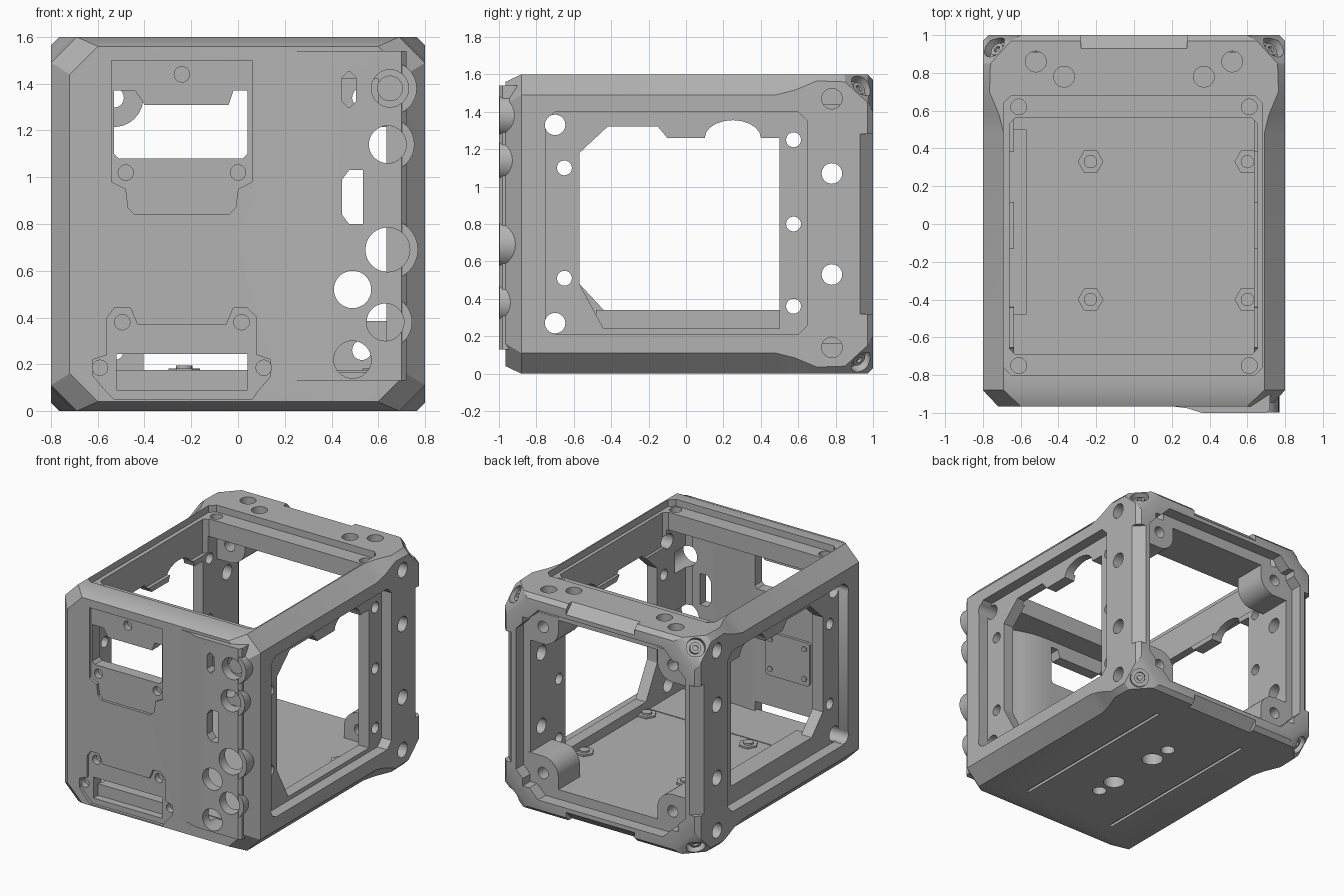
import bpy, bmesh, math
from mathutils import Vector

old = bpy.data.objects.get("Cube")
if old:
    bpy.data.objects.remove(old, do_unlink=True)

grey = bpy.data.materials.new("machined_grey")
grey.use_nodes = True
grey.diffuse_color = (0.45, 0.45, 0.45, 1)
grey.node_tree.nodes["Principled BSDF"].inputs["Base Color"].default_value = (0.45, 0.45, 0.45, 1)


def loft(name, rings):
    """Closed solid through matching rings of points."""
    bm = bmesh.new()
    loops = [[bm.verts.new(p) for p in ring] for ring in rings]
    n = len(loops[0])
    for a, b in zip(loops, loops[1:]):
        for i in range(n):
            bm.faces.new((a[i], a[(i + 1) % n], b[(i + 1) % n], b[i]))
    bm.faces.new(loops[0])
    bm.faces.new(loops[-1])
    bmesh.ops.recalc_face_normals(bm, faces=bm.faces)
    mesh = bpy.data.meshes.new(name)
    bm.to_mesh(mesh)
    bm.free()
    mesh.materials.append(grey)
    ob = bpy.data.objects.new(name, mesh)
    bpy.context.collection.objects.link(ob)
    return ob


def prism(name, pts, axis, a, b):
    """Extrude a 2D outline along an axis from a to b."""
    place = {"x": lambda u, v, d: (d, u, v), "y": lambda u, v, d: (u, d, v),
             "z": lambda u, v, d: (u, v, d)}[axis]
    return loft(name, [[place(u, v, d) for u, v in pts] for d in (a, b)])


def circle(u, v, r, n=32):
    return [(u + r * math.cos(2 * math.pi * i / n), v + r * math.sin(2 * math.pi * i / n)) for i in range(n)]


def rect(u0, u1, v0, v1, c=0.0):
    if not c:
        return [(u0, v0), (u1, v0), (u1, v1), (u0, v1)]
    return [(u0 + c, v0), (u1 - c, v0), (u1, v0 + c), (u1, v1 - c),
            (u1 - c, v1), (u0 + c, v1), (u0, v1 - c), (u0, v0 + c)]


def combine(target, tool, op="DIFFERENCE"):
    mod = target.modifiers.new("shape", "BOOLEAN")
    mod.operation, mod.solver, mod.object = op, "EXACT", tool
    bpy.context.view_layer.objects.active = target
    bpy.ops.object.modifier_apply(modifier=mod.name)
    bpy.data.objects.remove(tool, do_unlink=True)


def cut(target, pts, axis, a, b):
    combine(target, prism("cutter", pts, axis, a, b))


# Outer body: chamfered sections along the depth (y, half width, z inset, corner)
stations = [(-0.965, 0.72, 0.04, 0.12), (-0.88, 0.8, 0, 0.11), (0.48, 0.8, 0, 0.11),
            (0.58, 0.8, 0, 0.085), (0.7, 0.8, 0, 0.035), (0.85, 0.8, 0, 0.04),
            (0.97, 0.8, 0, 0.15), (1.0, 0.77, 0.03, 0.17)]
body = loft("camera_cage_body", [[(x, y, z) for x, z in rect(-h, h, i, 1.6 - i, c)]
                                 for y, h, i, c in stations])

# Raised connector panel and port collars
panel = [(0.2, -0.94), (0.2, -0.965), (0.28, -0.975), (0.36, -1), (0.7, -1), (0.72, -0.98), (0.72, -0.88)]
combine(body, prism("panel", panel, "z", 0.13, 1.54), "UNION")
ports = [(0.65, 1.38, 0.08), (0.64, 1.14, 0.08), (0.64, 0.69, 0.095),
         (0.49, 0.52, 0.08), (0.63, 0.38, 0.08), (0.49, 0.22, 0.08)]
for x, z, r in ports:
    if x > 0.6:
        combine(body, prism("collar", circle(x, z, r + 0.035), "y", -0.998, -0.82), "UNION")

# Hollow interior, deeper behind the connectors
cavity = [(-0.635, -0.86), (0.08, -0.86), (0.2, -0.87), (0.3, -0.9), (0.38, -0.93),
          (0.6, -0.93), (0.635, -0.9), (0.635, 1.1), (-0.635, 1.1)]
cut(body, cavity, "z", 0.17, 1.42)

# Back frame recess
cut(body, rect(-0.69, 0.69, 0.1, 1.5, 0.18), "y", 0.91, 1.1)

# Top frame: recessed ledge and opening
cut(body, rect(-0.69, 0.68, -0.8, 0.68, 0.04), "z", 1.55, 1.7)
cut(body, rect(-0.66, 0.655, -0.69, 0.56, 0.03), "z", 1.3, 1.7)

# Side frames: recess and contoured opening
arch = [(0.25 + 0.15 * math.cos(math.pi * i / 10), 1.26 + 0.095 * math.sin(math.pi * i / 10))
        for i in range(11)]
for s, low in ((1, 0.24), (-1, 0.34)):
    cut(body, rect(-0.75, 0.65, 0.21, 1.4, 0.05), "x", s * 0.72, s * 0.9)
    opening = [(-0.57, 0.48), (-0.44, low), (0.5, low), (0.5, 1.26)] + arch + \
              [(-0.1, 1.26), (-0.15, 1.32), (-0.42, 1.32), (-0.57, 1.18)]
    cut(body, opening, "x", s * 0.55, s * 0.9)
    for y, z, r in [(0.575, 0.36, 0.04), (0.575, 0.8, 0.04), (0.575, 1.25, 0.04),
                    (-0.65, 1.1, 0.04), (-0.65, 0.51, 0.04), (-0.7, 1.33, 0.055), (-0.7, 0.27, 0.055)]:
        cut(body, circle(y, z, r, 20), "x", s * 0.58, s * 0.9)
    for z in (0.14, 0.53, 1.07, 1.47):
        cut(body, circle(0.78, z, 0.055, 24), "x", s * 0.62, s * 0.9)
    # Relieved rear vertical edge
    cut(body, [(s * 0.81, 0.92), (s * 0.81, 1.01), (s * 0.72, 1.01)], "z", 0.32, 1.28)
    # Top mounting holes and frame screw holes
    for x, y in ((0.52, 0.86), (0.37, 0.78)):
        cut(body, circle(s * x, y, 0.055, 24), "z", 1.45, 1.7)
    for y in (-0.75, 0.62):
        cut(body, circle(s * 0.61, y, 0.042, 20), "z", 1.44, 1.7)
for z, zo in ((1.61, 1.52), (-0.01, 0.08)):
    cut(body, [(0.92, z), (1.01, z), (1.01, zo)], "x", -0.28, 0.28)

# Port bores and connector slots
for x, z, r in ports:
    cut(body, circle(x, z, r), "y", -1.1, -0.93 if z > 1.3 else -0.78)
cut(body, rect(0.445, 0.505, 1.3, 1.45, 0.025), "y", -1.1, -0.8)
cut(body, [(0.445, 0.84), (0.475, 0.8), (0.535, 0.8), (0.535, 1.03), (0.475, 1.03), (0.445, 0.99)], "y", -1.1, -0.8)

# Upper front mounting recess and window
cut(body, [(-0.54, 0.98), (-0.48, 0.95), (-0.47, 0.87), (-0.44, 0.84), (-0.04, 0.84), (-0.01, 0.87),
           (0, 0.95), (0.06, 0.98), (0.06, 1.5), (-0.54, 1.5)], "y", -1.1, -0.945)
cut(body, [(-0.53, 1.1), (-0.51, 1.08), (0.02, 1.08), (0.04, 1.1), (0.04, 1.37), (-0.02, 1.37),
           (-0.04, 1.31), (-0.4, 1.31), (-0.44, 1.37), (-0.53, 1.37)], "y", -1.1, -0.8)
# Lower front bracket recess and slot
cut(body, [(-0.56, 0.08), (-0.53, 0.05), (0.06, 0.05), (0.08, 0.08), (0.14, 0.15), (0.14, 0.22), (0.08, 0.24),
           (0.08, 0.4), (0.04, 0.44), (-0.02, 0.44), (-0.05, 0.37), (-0.43, 0.37), (-0.46, 0.44),
           (-0.53, 0.44), (-0.56, 0.4), (-0.56, 0.24), (-0.62, 0.22), (-0.62, 0.15)], "y", -1.1, -0.945)
cut(body, rect(-0.52, 0.04, 0.175, 0.245), "y", -1.1, -0.8)
cut(body, rect(-0.52, 0.04, 0.09, 0.2), "y", -1.1, -0.89)
for x, z in ((-0.24, 1.44), (-0.48, 1.02), (0, 1.02), (-0.495, 0.38), (0.015, 0.38), (-0.59, 0.185), (0.11, 0.185)):
    cut(body, circle(x, z, 0.033, 20), "y", -1.1, -0.9)

# Underside grooves and tripod holes
for x in (-0.38, 0.38):
    cut(body, rect(x - 0.012, x + 0.012, -0.72, 0.72), "z", -0.1, 0.02)
for y, r in ((-0.38, 0.05), (-0.22, 0.075), (0.2, 0.075), (0.37, 0.05)):
    cut(body, circle(0, y, r, 24), "z", -0.1, 0.1)

# Rear corner pockets with screws, along each diagonal
for sx in (-1, 1):
    for sz in (-1, 1):
        mid = Vector((sx * 0.735, 0.935, 0.8 + sz * 0.735))
        axis = Vector((sx, 1, sz)).normalized()
        turn = axis.to_track_quat("Z", "Y")

        def peg(name, r, a, b):
            return loft(name, [[mid + turn @ Vector((u, v, d)) for u, v in circle(0, 0, r, 20)]
                               for d in (a, b)])
        combine(body, peg("cutter", 0.065, -0.045, 0.2))
        screw = peg("corner_screw", 0.038, -0.06, -0.015)
        combine(screw, peg("cutter", 0.018, -0.03, 0.1))

# Rear screw lugs in the four corners
for sx in (-1, 1):
    for sz in (-1, 1):
        cx, cz = sx * 0.53, 0.8 + sz * 0.54
        arc = [(cx - sx * 0.125 * math.cos(t * math.pi / 20), cz - sz * 0.125 * math.sin(t * math.pi / 20))
               for t in range(11)]
        outline = [(cx - sx * 0.125, 0.8 + sz * 0.64)] + arc + [(sx * 0.65, cz - sz * 0.125), (sx * 0.65, 0.8 + sz * 0.64)]
        lug = prism("rear_lug", outline, "y", 0.66, 0.912)
        cut(lug, circle(cx, cz, 0.042, 20), "y", 0.5, 1.1)

# Floor standoffs, side sill, inner front plates
for x in (-0.23, 0.6):
    for y in (-0.4, 0.33):
        prism("standoff_nut", circle(x, y, 0.068, 6), "z", 0.165, 0.183)
        prism("standoff_post", circle(x, y, 0.035, 16), "z", 0.165, 0.195)
prism("side_sill", rect(-0.48, 0.5, 0.165, 0.34), "x", -0.66, -0.57)
prism("floor_step", rect(-0.51, 0.635, -0.87, -0.48), "z", 0.165, 0.175)
prism("inner_plate", rect(-0.42, -0.06, 0.48, 0.8, 0.015), "y", -0.87, -0.84)
for x in (-0.38, -0.1):
    for z in (0.53, 0.75):
        prism("plate_screw", circle(x, z, 0.02, 12), "y", -0.85, -0.832)
prism("port_cover", circle(0.65, 1.38, 0.055, 24), "y", -0.94, -0.95)

# Smooth the round surfaces, keep edges crisp
for ob in bpy.context.scene.objects:
    ob.select_set(ob.type == "MESH")
bpy.context.view_layer.objects.active = body
bpy.ops.object.shade_smooth_by_angle(angle=math.radians(28))
